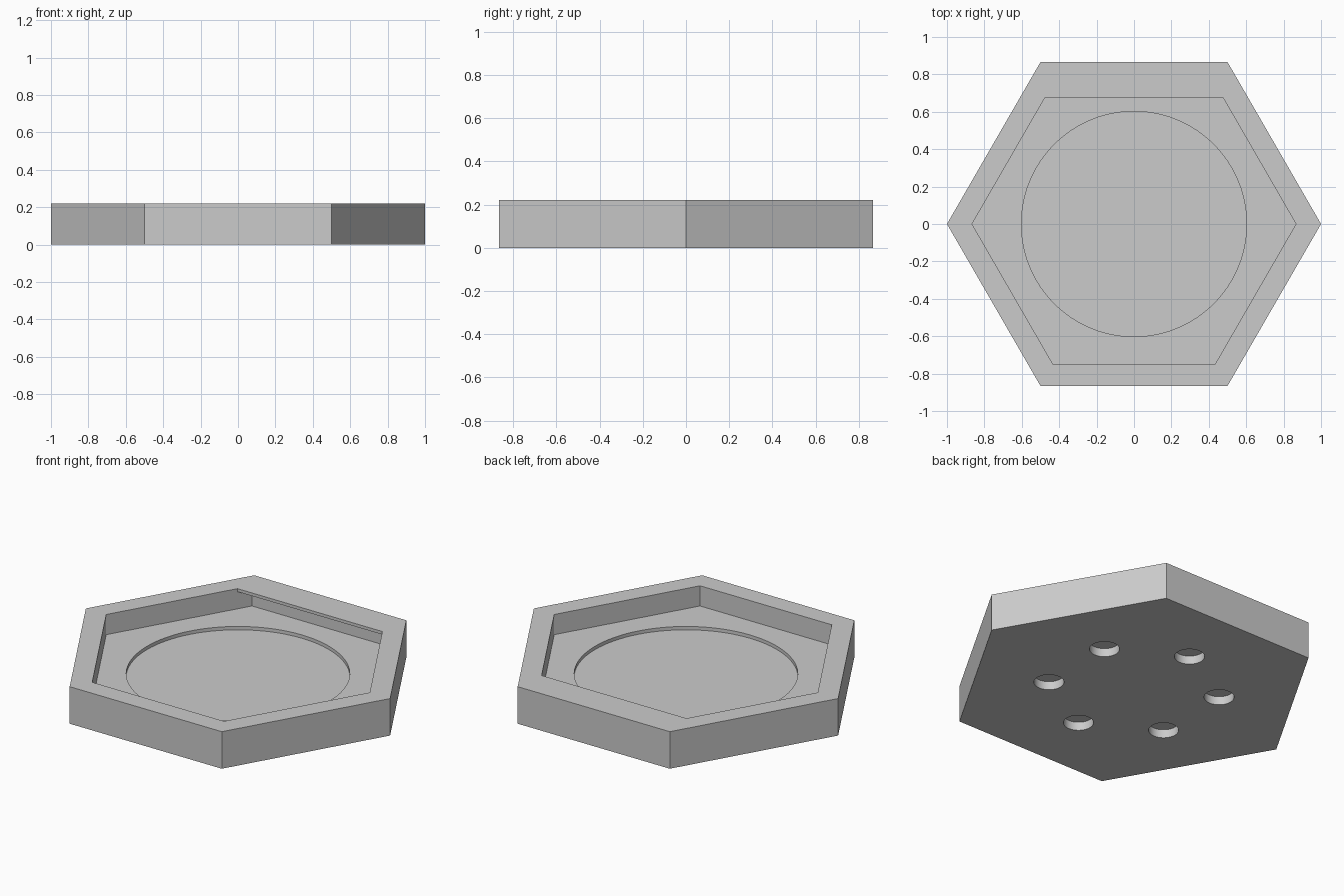
import bpy, bmesh, math
from mathutils import Vector

HEIGHT = 0.22
POCKET_FLOOR = 0.10
RECESS_FLOOR = 0.08
LIP_UNDERSIDE = 0.202
LIP_EDGE = 0.675
POCKET_RADIUS = 0.866

if "Cube" in bpy.data.objects:
    bpy.data.objects.remove(bpy.data.objects["Cube"], do_unlink=True)

grey = bpy.data.materials.new("plain_grey")
grey.use_nodes = True
colour = (0.6, 0.6, 0.6, 1)
grey.diffuse_color = colour
grey.node_tree.nodes["Principled BSDF"].inputs["Base Color"].default_value = colour


def prism(name, sides, radius, bottom, top, centre=(0, 0), trim_y=None):
    """Upright prism with its first corner on +x, optionally cut off beyond trim_y."""
    bm = bmesh.new()
    ring = []
    for i in range(sides):
        a = math.tau * i / sides
        ring.append(bm.verts.new((centre[0] + radius * math.cos(a),
                                  centre[1] + radius * math.sin(a), bottom)))
    base = bm.faces.new(ring)
    side = bmesh.ops.extrude_face_region(bm, geom=[base])
    moved = [v for v in side["geom"] if isinstance(v, bmesh.types.BMVert)]
    bmesh.ops.translate(bm, verts=moved, vec=Vector((0, 0, top - bottom)))
    if trim_y is not None:
        bmesh.ops.bisect_plane(bm, geom=bm.verts[:] + bm.edges[:] + bm.faces[:],
                               plane_co=(0, trim_y, 0), plane_no=(0, 1, 0), clear_outer=True)
        bmesh.ops.holes_fill(bm, edges=[e for e in bm.edges if e.is_boundary])
    bmesh.ops.recalc_face_normals(bm, faces=bm.faces[:])
    mesh = bpy.data.meshes.new(name)
    bm.to_mesh(mesh)
    bm.free()
    mesh.materials.append(grey)
    obj = bpy.data.objects.new(name, mesh)
    bpy.context.collection.objects.link(obj)
    return obj


def carve(target, cutter):
    """Subtract the cutter from the target and discard it."""
    cutter.hide_render = True
    mod = target.modifiers.new("cut", 'BOOLEAN')
    mod.operation = 'DIFFERENCE'
    mod.solver = 'EXACT'
    mod.object = cutter
    bpy.context.view_layer.objects.active = target
    bpy.ops.object.modifier_apply(modifier=mod.name)
    bpy.data.objects.remove(cutter, do_unlink=True)


# Hexagonal tray body
tray = prism("hexagonal_tray", 6, 1.0, 0, HEIGHT)

# Hexagonal pocket, with the opening trimmed to leave a thin lip at the back
carve(tray, prism("pocket_opening", 6, POCKET_RADIUS, POCKET_FLOOR, HEIGHT + 0.1, trim_y=LIP_EDGE))
carve(tray, prism("pocket_cutter", 6, POCKET_RADIUS, POCKET_FLOOR, LIP_UNDERSIDE))

# Shallow round recess in the pocket floor
carve(tray, prism("recess_cutter", 96, 0.602, RECESS_FLOOR, HEIGHT - 0.05))

# Ring of blind holes in the underside
for k in range(6):
    a = math.radians(30 + 60 * k)
    spot = (0.465 * math.cos(a), 0.465 * math.sin(a))
    carve(tray, prism("hole_cutter", 48, 0.081, -0.1, 0.05, centre=spot))

# Smooth round walls, crisp edges elsewhere
bpy.ops.object.select_all(action='DESELECT')
tray.select_set(True)
bpy.context.view_layer.objects.active = tray
bpy.ops.object.shade_smooth_by_angle(angle=math.radians(30))
